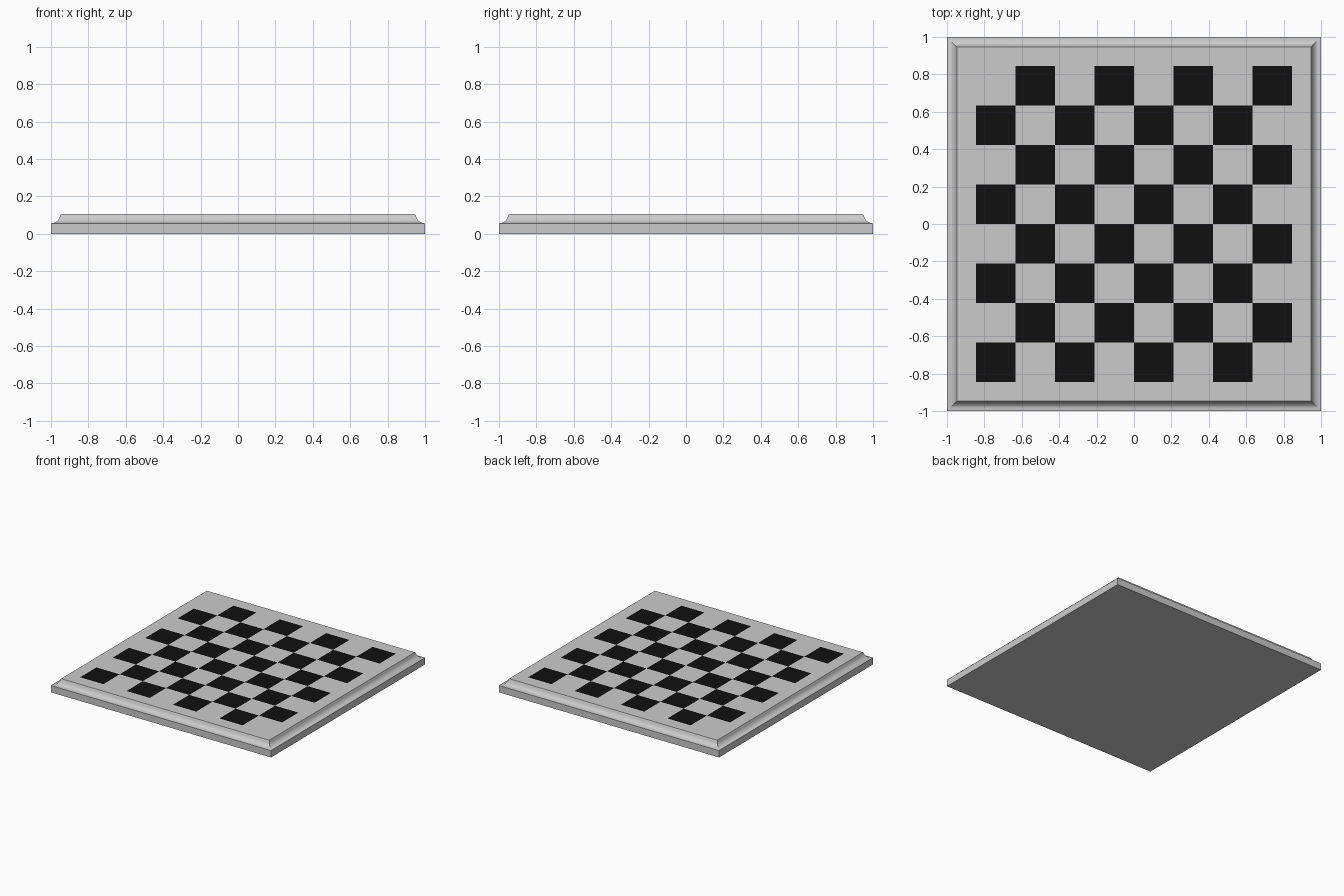
import bpy, bmesh, math

if "Cube" in bpy.data.objects:
    bpy.data.objects.remove(bpy.data.objects["Cube"])

TOP = 0.106
HALF_FIELD = 0.844


def add_object(name, bm):
    mesh = bpy.data.meshes.new(name)
    bm.to_mesh(mesh)
    bm.free()
    ob = bpy.data.objects.new(name, mesh)
    bpy.context.collection.objects.link(ob)
    return ob


def material(name, shade):
    mat = bpy.data.materials.new(name)
    mat.diffuse_color = (shade, shade, shade, 1)
    mat.use_nodes = True
    mat.node_tree.nodes["Principled BSDF"].inputs["Base Color"].default_value = mat.diffuse_color
    return mat


# Board body: square rings following the cove-moulded edge profile
profile = [(1.0, 0.0), (1.0, 0.056)]
for i in range(7):
    a = math.radians(10 + 70 * i / 6)
    profile.append((1.0 - 0.05 * math.sin(a), TOP - 0.05 * math.cos(a)))
profile += [(0.946, TOP), (HALF_FIELD, TOP)]

bm = bmesh.new()
rings = [[bm.verts.new((sx * h, sy * h, z))
          for sx, sy in ((-1, -1), (1, -1), (1, 1), (-1, 1))] for h, z in profile]
for low, high in zip(rings, rings[1:]):
    for i in range(4):
        j = (i + 1) % 4
        bm.faces.new((low[i], low[j], high[j], high[i]))
bm.faces.new(rings[0][::-1])
board = add_object("board", bm)
bpy.context.view_layer.objects.active = board
board.select_set(True)
bpy.ops.object.shade_smooth_by_angle(angle=math.radians(30))

# Playing field: 8 x 8 squares flush with the board top
bm = bmesh.new()
bmesh.ops.create_grid(bm, x_segments=8, y_segments=8, size=HALF_FIELD)
step = HALF_FIELD / 4
for f in bm.faces:
    c = f.calc_center_median()
    col = math.floor((c.x + HALF_FIELD) / step)
    row = math.floor((c.y + HALF_FIELD) / step)
    f.material_index = 1 if (col + row) % 2 == 0 else 0
for v in bm.verts:
    v.co.z = TOP
field = add_object("playing_squares", bm)
field.data.materials.append(material("light_square", 0.8))
field.data.materials.append(material("dark_square", 0.005))
